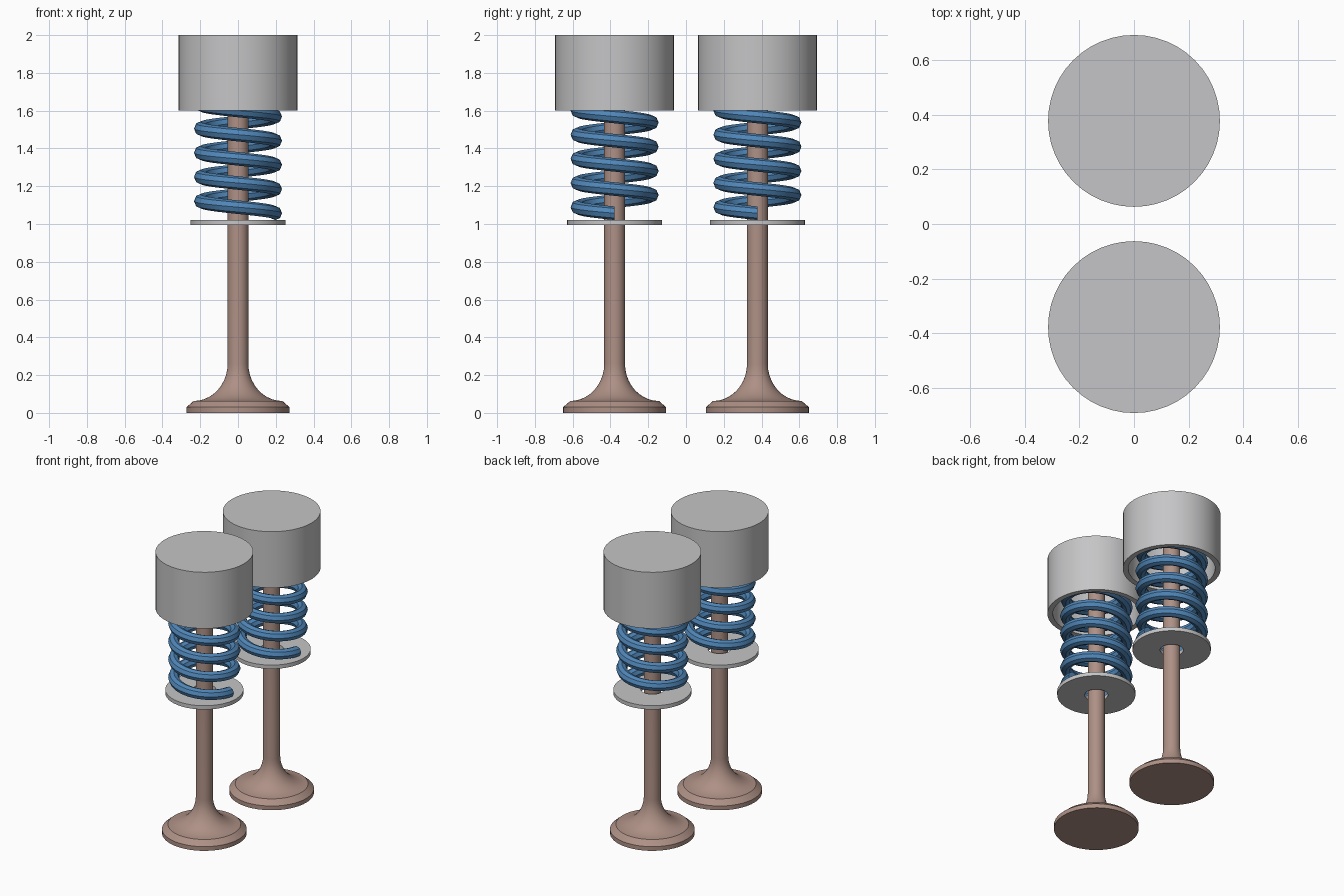
import bpy, bmesh, math
from mathutils import Vector

if "Cube" in bpy.data.objects:
    bpy.data.objects.remove(bpy.data.objects["Cube"])

SEG = 48


def material(name, rgb):
    m = bpy.data.materials.new(name)
    m.diffuse_color = (*rgb, 1)
    m.use_nodes = True
    m.node_tree.nodes["Principled BSDF"].inputs["Base Color"].default_value = m.diffuse_color
    return m


STEEL = material("light grey steel", (0.56, 0.56, 0.57))
BLUE = material("blue spring steel", (0.08, 0.24, 0.48))
BROWN = material("brown bronze", (0.42, 0.28, 0.235))


def finish(bm, name, mat, y):
    bmesh.ops.remove_doubles(bm, verts=bm.verts, dist=1e-5)
    bmesh.ops.recalc_face_normals(bm, faces=bm.faces)
    mesh = bpy.data.meshes.new(name)
    bm.to_mesh(mesh)
    bm.free()
    mesh.materials.append(mat)
    ob = bpy.data.objects.new(name, mesh)
    ob.location.y = y
    bpy.context.collection.objects.link(ob)
    bpy.ops.object.select_all(action='DESELECT')
    ob.select_set(True)
    bpy.context.view_layer.objects.active = ob
    bpy.ops.object.shade_smooth_by_angle(angle=math.radians(30))


def lathe(name, profile, mat, y, closed=False):
    """Spin an (r, z) profile; ends on the axis become flat caps."""
    bm = bmesh.new()
    pts = profile + profile[:1] if closed else profile
    rings = [[bm.verts.new((r * math.cos(2 * math.pi * i / SEG),
                            r * math.sin(2 * math.pi * i / SEG), z))
              for i in range(SEG)] for r, z in pts]
    for a, b in zip(rings, rings[1:]):
        for i in range(SEG):
            j = (i + 1) % SEG
            bm.faces.new((a[i], a[j], b[j], b[i]))
    if not closed:
        bm.faces.new(rings[0])
        bm.faces.new(rings[-1])
    finish(bm, name, mat, y)


def coil(name, radius, wire, z0, pitch, turns, mat, y, steps=40, sides=8):
    """Round wire swept along a helix with flat cut ends."""
    bm = bmesh.new()
    rings = []
    for k in range(int(turns * steps) + 1):
        a = -2 * math.pi * k / steps
        out = Vector((math.cos(a), math.sin(a), 0))
        centre = out * radius + Vector((0, 0, z0 + pitch * k / steps))
        rings.append([bm.verts.new(centre + wire * (
            out * math.cos(2 * math.pi * s / sides)
            + Vector((0, 0, 1)) * math.sin(2 * math.pi * s / sides)))
            for s in range(sides)])
    for a, b in zip(rings, rings[1:]):
        for i in range(sides):
            j = (i + 1) % sides
            bm.faces.new((a[i], a[j], b[j], b[i]))
    bm.faces.new(rings[0])
    bm.faces.new(rings[-1])
    finish(bm, name, mat, y)


# Valve outline: flat head, bevelled rim, flared neck, straight stem
flare = [(0.235 - 0.18 * math.sin(t), 0.26 - 0.197 * math.cos(t))
         for t in [math.pi / 2 * i / 10 for i in range(11)]]
valve = [(0.273, 0), (0.273, 0.03)] + flare + [(0.055, 1.85)]

# Hollow cap, open underneath
cap = [(0.315, 2.0), (0.315, 1.6), (0.28, 1.6), (0.28, 1.92)]

# Flat ring the spring rests on
seat = [(0.252, 0.995), (0.252, 1.022), (0.075, 1.022), (0.075, 0.995)]

for side, y in (("front", -0.378), ("rear", 0.378)):
    lathe(side + "_valve", valve, BROWN, y)
    lathe(side + "_spring_seat", seat, STEEL, y, closed=True)
    lathe(side + "_cap", cap, STEEL, y)
    coil(side + "_spring", 0.197, 0.036, 1.057, 0.128, 6, BLUE, y)
